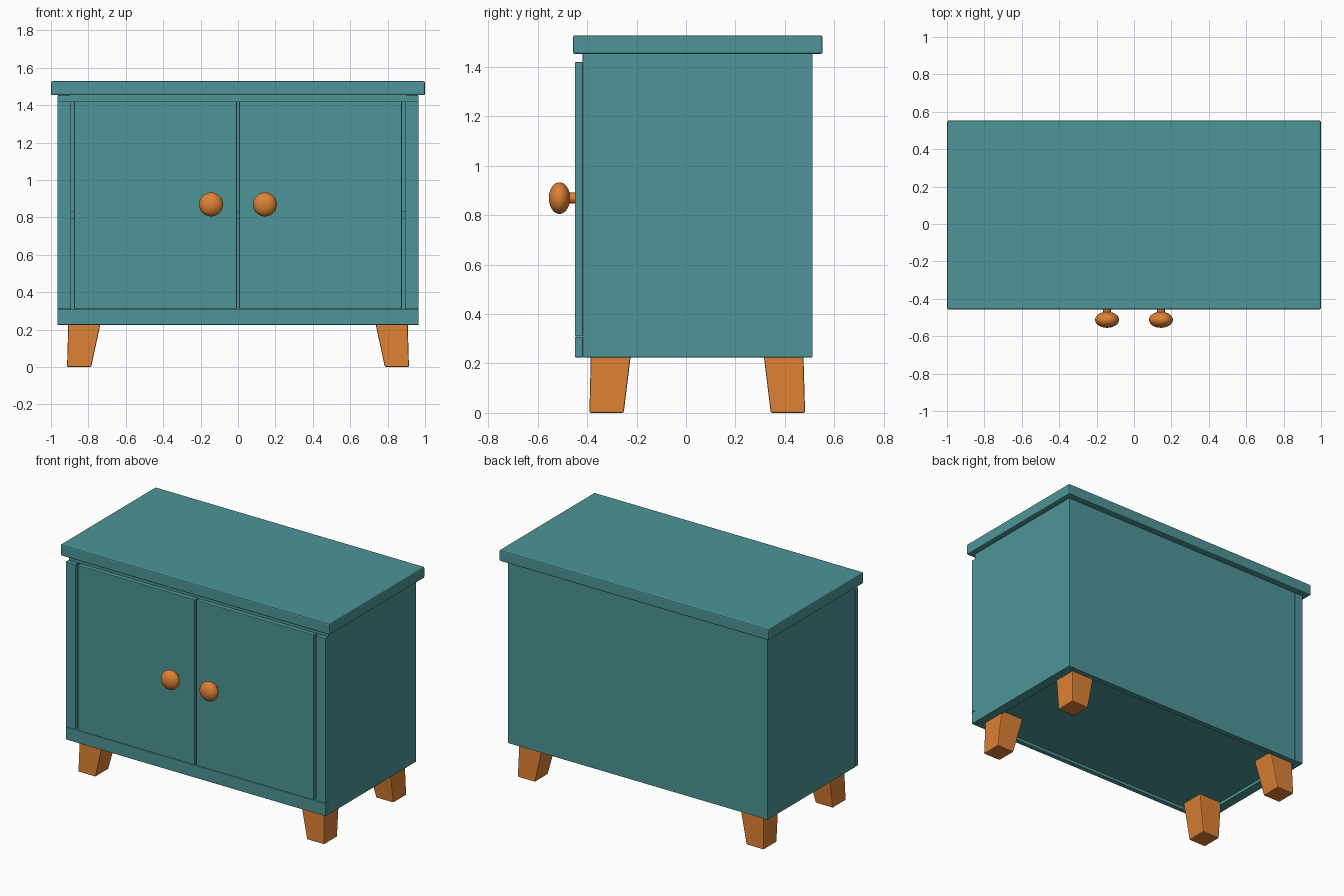
import bpy, bmesh
from math import radians
from mathutils import Matrix

if "Cube" in bpy.data.objects:
    bpy.data.objects.remove(bpy.data.objects["Cube"])


def material(name, color):
    m = bpy.data.materials.new(name)
    m.diffuse_color = color
    m.use_nodes = True
    m.node_tree.nodes["Principled BSDF"].inputs["Base Color"].default_value = m.diffuse_color
    return m


TEAL = material("teal_paint", (0.075, 0.30, 0.31, 1))
WOOD = material("orange_wood", (0.72, 0.22, 0.035, 1))


def finish(bm, name, mat, bevel=0.0):
    bmesh.ops.recalc_face_normals(bm, faces=bm.faces)
    me = bpy.data.meshes.new(name)
    bm.to_mesh(me)
    bm.free()
    me.materials.append(mat)
    ob = bpy.data.objects.new(name, me)
    bpy.context.collection.objects.link(ob)
    if bevel:
        mod = ob.modifiers.new("soft_edges", "BEVEL")
        mod.width = bevel
        mod.segments = 2
    return ob


def block(name, x, y, z, mat=TEAL, bevel=0.004, bottom=None):
    """Box from ranges; bottom = (x range, y range) tapers the lower end."""
    bm = bmesh.new()
    bx, by = bottom or (x, y)
    rings = []
    for (x0, x1), (y0, y1), h in ((bx, by, z[0]), (x, y, z[1])):
        rings.append([bm.verts.new(p) for p in
                      ((x0, y0, h), (x1, y0, h), (x1, y1, h), (x0, y1, h))])
    lo, hi = rings
    bm.faces.new(lo[::-1])
    bm.faces.new(hi)
    for i in range(4):
        j = (i + 1) % 4
        bm.faces.new((lo[i], lo[j], hi[j], hi[i]))
    return finish(bm, name, mat, bevel)


def span(s, a, b):
    return tuple(sorted((s * a, s * b)))


# Carcass
block("table_top", (-1, 1), (-0.457, 0.553), (1.453, 1.528), bevel=0.008)
block("upper_panel", (-0.9, 0.9), (-0.418, 0.475), (1.418, 1.453), bevel=0)
block("floor_panel", (-0.9, 0.9), (-0.418, 0.475), (0.245, 0.308), bevel=0)
block("inner_shelf", (-0.9, 0.9), (-0.405, 0.475), (0.792, 0.834), bevel=0)
block("back_panel", (-0.9, 0.9), (0.475, 0.51), (0.225, 1.453), bevel=0)
block("bottom_rail", (-0.965, 0.965), (-0.45, -0.418), (0.225, 0.308))

for s, side in ((-1, "left"), (1, "right")):
    block(side + "_side_panel", span(s, 0.9, 0.965), (-0.418, 0.512),
          (0.225, 1.453), bevel=0.002)
    block(side + "_front_stile", span(s, 0.892, 0.965), (-0.45, -0.418), (0.31, 1.42))
    block(side + "_door", span(s, 0.006, 0.876), (-0.45, -0.418), (0.31, 1.42))

    # Tapered legs
    for end, y, yb in (("front", (-0.385, -0.222), (-0.391, -0.252)),
                       ("back", (0.313, 0.475), (0.343, 0.482))):
        block(f"{end}_{side}_leg", span(s, 0.732, 0.907), y, (0, 0.246), WOOD, 0.006,
              (span(s, 0.785, 0.914), yb))

    # Knob with a short stem
    bm = bmesh.new()
    bmesh.ops.create_uvsphere(
        bm, u_segments=32, v_segments=16, radius=1,
        matrix=Matrix.Translation((s * 0.144, -0.512, 0.869))
        @ Matrix.Rotation(radians(90), 4, "X") @ Matrix.Diagonal((0.064, 0.064, 0.043, 1)))
    bmesh.ops.create_cone(
        bm, cap_ends=True, segments=24, radius1=0.022, radius2=0.022, depth=0.06,
        matrix=Matrix.Translation((s * 0.144, -0.475, 0.869))
        @ Matrix.Rotation(radians(90), 4, "X"))
    knob = finish(bm, side + "_knob", WOOD)
    bpy.ops.object.select_all(action="DESELECT")
    knob.select_set(True)
    bpy.context.view_layer.objects.active = knob
    bpy.ops.object.shade_smooth_by_angle(angle=radians(35))
